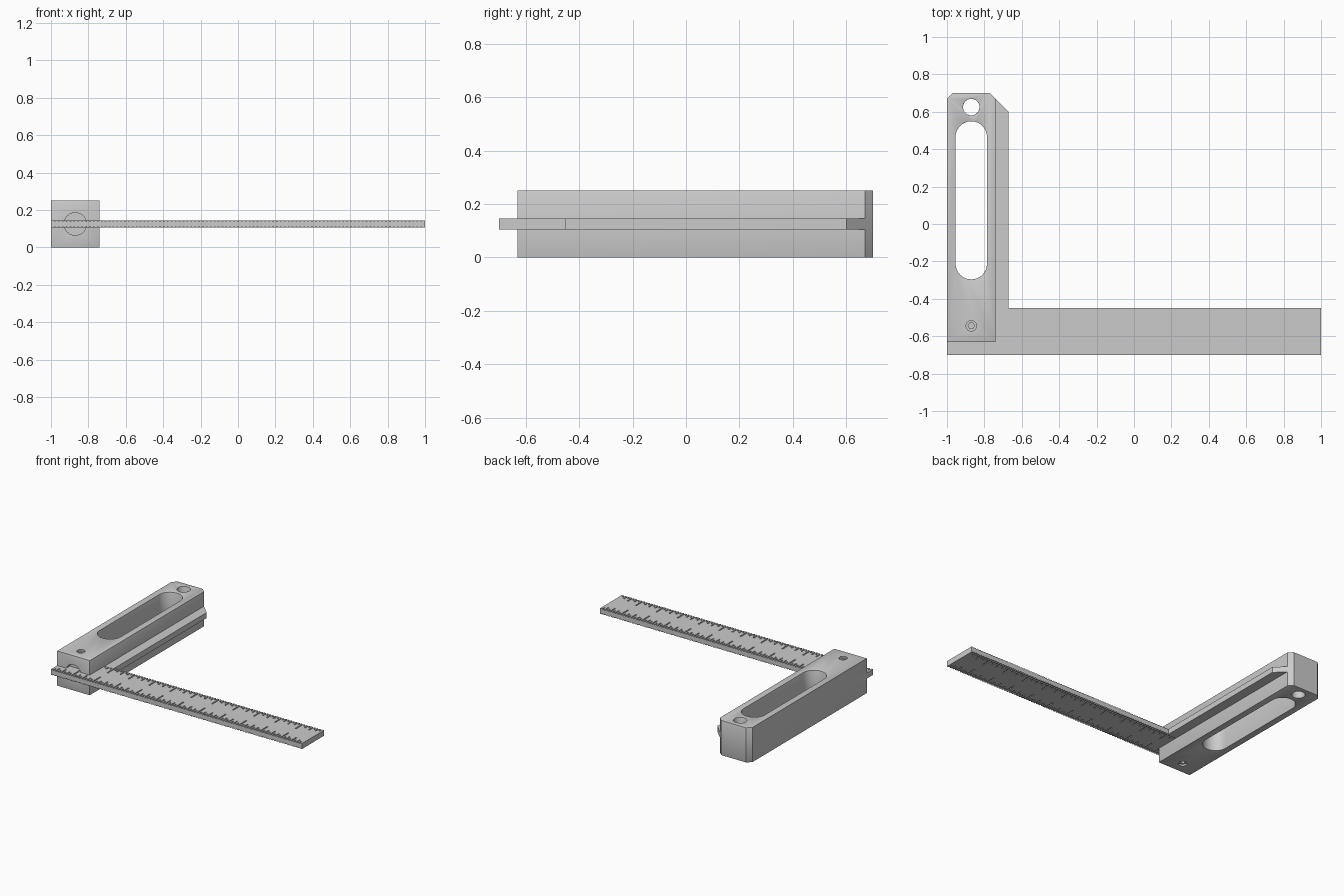
import bpy, bmesh, math

if "Cube" in bpy.data.objects:
    bpy.data.objects.remove(bpy.data.objects["Cube"])


def prism(name, outline, z0, z1):
    """Extrude an XY outline between two heights."""
    bm = bmesh.new()
    face = bm.faces.new([bm.verts.new((x, y, z0)) for x, y in outline])
    top = bmesh.ops.extrude_face_region(bm, geom=[face])["geom"]
    for v in top:
        if isinstance(v, bmesh.types.BMVert):
            v.co.z = z1
    bmesh.ops.recalc_face_normals(bm, faces=bm.faces)
    return finish(name, bm)


def finish(name, bm):
    mesh = bpy.data.meshes.new(name)
    bm.to_mesh(mesh)
    bm.free()
    ob = bpy.data.objects.new(name, mesh)
    bpy.context.collection.objects.link(ob)
    return ob


def apply(ob, mod):
    with bpy.context.temp_override(object=ob, active_object=ob):
        bpy.ops.object.modifier_apply(modifier=mod.name)


def cut(ob, cutter):
    mod = ob.modifiers.new("cut", "BOOLEAN")
    mod.operation, mod.solver, mod.object = "DIFFERENCE", "EXACT", cutter
    apply(ob, mod)
    bpy.data.objects.remove(cutter)


def bevel(ob, width, angle=60):
    mod = ob.modifiers.new("bevel", "BEVEL")
    mod.width, mod.segments = width, 2
    mod.limit_method, mod.angle_limit = "ANGLE", math.radians(angle)
    apply(ob, mod)


def stadium(x, y0, y1, r, n=24):
    """Rounded slot outline; y0 == y1 gives a circle."""
    pts = []
    for cy, start in ((y1, 0), (y0, math.pi)):
        steps = n + 1 if y0 != y1 else n
        pts += [(x + r * math.cos(start + math.pi * i / n),
                 cy + r * math.sin(start + math.pi * i / n)) for i in range(steps)]
    return pts


CX, MID, H = -0.87, 0.125, 0.25

# Handle stock with clipped far corners
stock = prism("handle", [(-1, -0.63), (-0.74, -0.63), (-0.74, 0.67),
                         (-0.77, 0.70), (-0.97, 0.70), (-1, 0.67)], 0, H)
# Long window and hanging hole
cut(stock, prism("window_cutter", stadium(CX, -0.212, 0.465, 0.084), -0.1, 0.4))
cut(stock, prism("hole_cutter", stadium(CX, 0.625, 0.625, 0.044), -0.1, 0.4))
bevel(stock, 0.006)

# Set screw recesses with hexagonal sockets on both faces
for z0, z1, s0, s1 in ((H - 0.012, H + 0.1, H - 0.04, H + 0.1), (-0.1, 0.012, -0.1, 0.04)):
    cut(stock, prism("recess_cutter", stadium(CX, -0.545, -0.545, 0.028, 12), z0, z1))
    cut(stock, prism("socket_cutter", stadium(CX, -0.545, -0.545, 0.017, 3), s0, s1))

# Round bore in the front end
bore = prism("bore_cutter", stadium(0, 0, 0, 0.06), -0.04, 0.04)
bore.rotation_euler.x = math.pi / 2
bore.location = (CX, -0.63, MID)
bpy.context.view_layer.update()
cut(stock, bore)

# Fence rib along the inner side of the handle
rib = prism("fence_rib", [(-0.75, -0.46), (-0.67, -0.46), (-0.67, 0.60),
                          (-0.74, 0.67), (-0.75, 0.67)], MID - 0.02, MID + 0.02)

# Ruler blade
blade = prism("ruler_blade", [(-1, -0.70), (1, -0.70), (1, -0.45), (-1, -0.45)],
              MID - 0.02, MID + 0.02)

# Engraved graduations on both edges and both faces
bm = bmesh.new()
DIV = 8
for i in range(1, 12 * DIV):
    x = -1 + i / (6 * DIV)
    length = 0.085 if i % DIV == 0 else 0.055 if i % (DIV // 2) == 0 else \
        0.04 if i % 2 == 0 else 0.025
    for edge, inward in ((-0.70, 1), (-0.45, -1)):
        for z in (MID - 0.02, MID + 0.02):
            made = bmesh.ops.create_cube(bm, size=1)["verts"]
            bmesh.ops.scale(bm, vec=(0.009, length + 0.01, 0.010), verts=made)
            bmesh.ops.translate(bm, verts=made,
                                vec=(x, edge + inward * (length - 0.01) / 2, z))
cut(blade, finish("graduation_cutter", bm))

# Smooth curved walls, keep edges crisp
for ob in (stock, rib, blade):
    bpy.ops.object.select_all(action="DESELECT")
    ob.select_set(True)
    bpy.context.view_layer.objects.active = ob
    bpy.ops.object.shade_smooth_by_angle(angle=math.radians(30))
